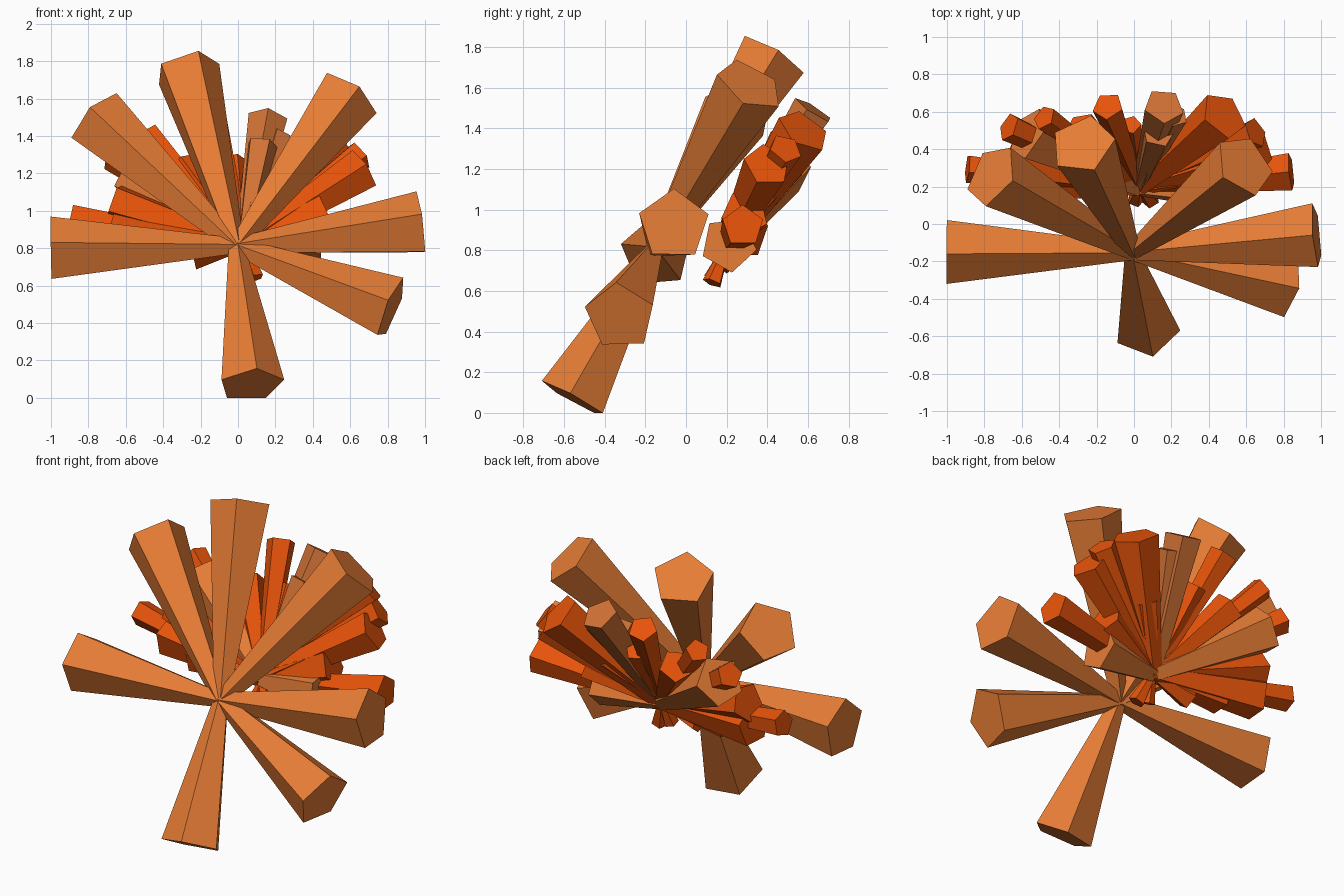
import bpy, bmesh, math
from mathutils import Vector

if "Cube" in bpy.data.objects:
    bpy.data.objects.remove(bpy.data.objects["Cube"])


def material(name, rgb):
    m = bpy.data.materials.new(name)
    m.diffuse_color = (*rgb, 1)
    m.use_nodes = True
    m.node_tree.nodes["Principled BSDF"].inputs["Base Color"].default_value = m.diffuse_color
    return m


LIGHT = material("light_orange", (0.79, 0.203, 0.036))
TAN = material("tan_orange", (0.64, 0.168, 0.036))
DEEP = material("deep_orange", (0.83, 0.090, 0.003))


def crystal(name, hub, tip, r_hub, r_tip, corner, mat):
    """Five-sided prism widening from hub to tip; corner sets the roll."""
    hub, tip = Vector(hub), Vector(tip)
    axis = (tip - hub).normalized()
    u = Vector(corner)
    u = (u - axis * u.dot(axis)).normalized()
    v = axis.cross(u)
    bm = bmesh.new()
    rings = []
    for c, r in ((hub, r_hub), (tip, r_tip)):
        rings.append([bm.verts.new(c + r * (math.cos(a) * u + math.sin(a) * v))
                      for a in (math.tau * i / 5 for i in range(5))])
    low, high = rings
    for i in range(5):
        j = (i + 1) % 5
        bm.faces.new((low[i], low[j], high[j], high[i]))
    bm.faces.new(high)
    bm.faces.new(low[::-1])
    bmesh.ops.recalc_face_normals(bm, faces=bm.faces)
    me = bpy.data.meshes.new(name)
    bm.to_mesh(me)
    bm.free()
    me.materials.append(mat)
    bpy.context.collection.objects.link(bpy.data.objects.new(name, me))


# Large front burst: tip centre and direction from it to one corner
front_hub = (-0.01, -0.15, 0.81)
large = [
    ((-0.275, 0.425, 1.755), (0.07, -0.15, 0.10)),
    ((0.59, 0.315, 1.615), (0.05, -0.15, 0.04)),
    ((-0.76, 0.26, 1.49), (-0.04, -0.15, 0.07)),
    ((-1.0, -0.145, 0.79), (0, -0.17, 0.04)),
    ((0.975, -0.06, 0.925), (-0.03, 0, 0.19)),
    ((0.82, -0.325, 0.475), (-0.02, -0.18, 0.05)),
    ((0.07, -0.555, 0.07), (0.03, -0.15, 0.08)),
]
for i, (tip, corner) in enumerate(large):
    crystal(f"large_crystal_{i + 1}", front_hub, tip, 0.045, 0.18, corner, LIGHT)

# Smaller crowded burst behind: tip centre, tip radius, colour
back_hub = (0.03, 0.2, 0.82)
small = [
    ((0.16, 0.63, 1.49), 0.11, TAN),
    ((0.13, 0.49, 1.35), 0.09, TAN),
    ((0.22, 0.58, 1.40), 0.07, TAN),
    ((-0.14, 0.63, 1.48), 0.085, DEEP),
    ((-0.02, 0.53, 1.27), 0.06, DEEP),
    ((0.48, 0.58, 1.39), 0.14, DEEP),
    ((0.65, 0.49, 1.30), 0.085, DEEP),
    ((0.67, 0.40, 1.22), 0.12, DEEP),
    ((0.84, 0.28, 0.92), 0.105, DEEP),
    ((0.44, 0.21, 0.83), 0.14, LIGHT),
    ((0.46, 0.29, 0.98), 0.12, DEEP),
    ((0.27, 0.41, 1.12), 0.09, DEEP),
    ((-0.89, 0.30, 0.955), 0.08, DEEP),
    ((-0.67, 0.52, 1.29), 0.08, DEEP),
    ((-0.48, 0.57, 1.41), 0.07, DEEP),
    ((-0.57, 0.48, 1.21), 0.15, LIGHT),
    ((-0.29, 0.51, 1.24), 0.10, DEEP),
    ((-0.66, 0.33, 1.04), 0.115, DEEP),
    ((-0.67, 0.28, 0.885), 0.13, DEEP),
    ((-0.45, 0.23, 0.84), 0.11, DEEP),
    ((-0.24, 0.20, 0.76), 0.075, DEEP),
    ((0.09, 0.13, 0.64), 0.05, DEEP),
    ((0.01, 0.13, 0.66), 0.045, DEEP),
]
for i, (tip, r, mat) in enumerate(small):
    corner = (0.4 * math.sin(i * 2.1), -1, 0.5 * math.cos(i * 1.7))
    crystal(f"small_crystal_{i + 1}", back_hub, tip, r * 0.4, r, corner, mat)
